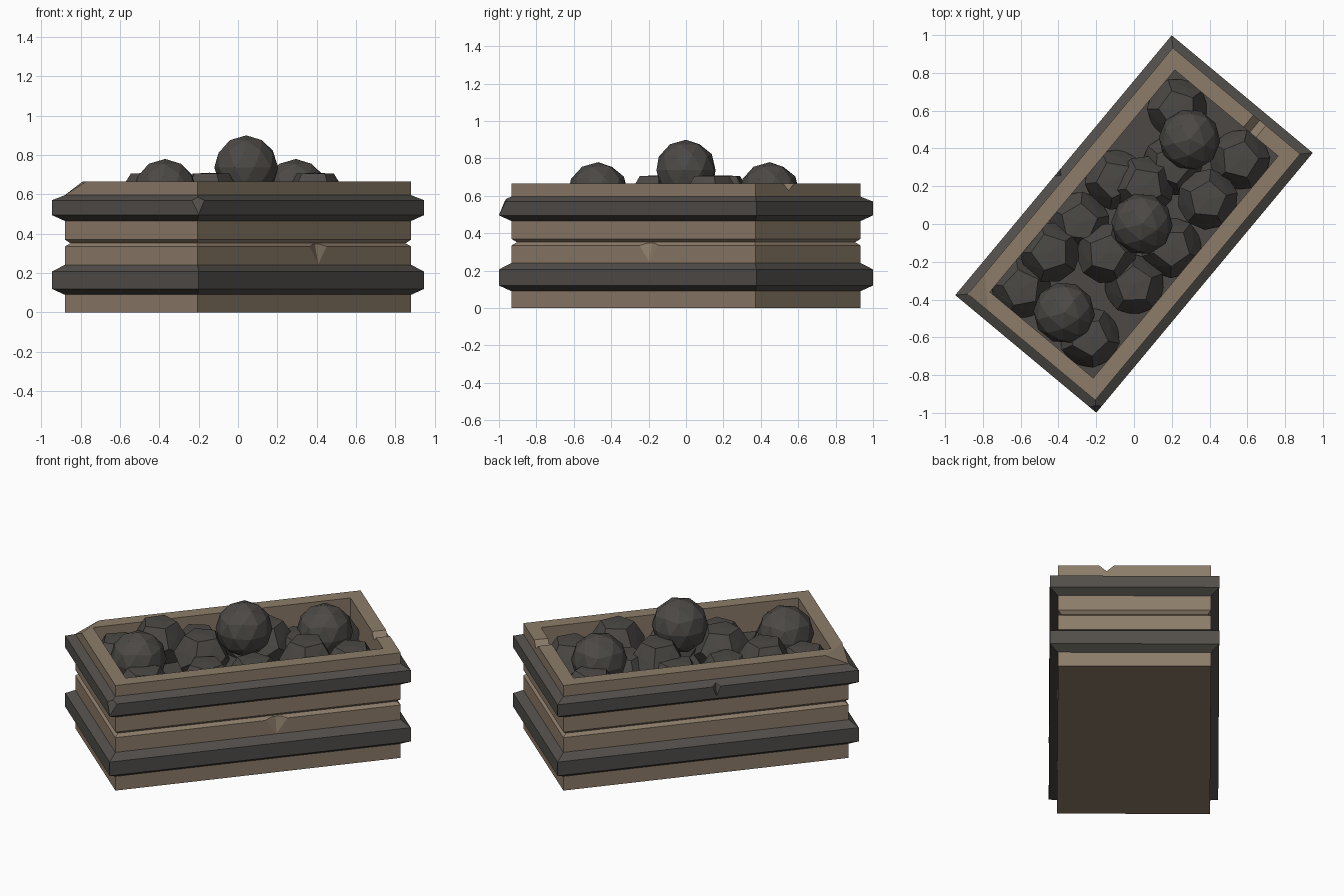
import bpy, bmesh, math
from mathutils import Vector

if "Cube" in bpy.data.objects:
    bpy.data.objects.remove(bpy.data.objects["Cube"])

ANGLE = math.radians(50.2)      # the crate stands turned about z
L, W, H = 0.848, 0.439, 0.665   # wood half length, half width, height
LB, WB = L + 0.047, W + 0.047   # band half sizes


def material(name, rgb):
    m = bpy.data.materials.new(name)
    m.diffuse_color = (*rgb, 1)
    m.use_nodes = True
    m.node_tree.nodes["Principled BSDF"].inputs["Base Color"].default_value = m.diffuse_color
    return m


wood = material("weathered wood", (0.265, 0.203, 0.143))
iron = material("dark iron", (0.083, 0.076, 0.068))
coal = material("coal", (0.072, 0.066, 0.060))


def finish(bm, name, mat, loc=(0, 0, 0), rot=ANGLE):
    bmesh.ops.recalc_face_normals(bm, faces=bm.faces)
    me = bpy.data.meshes.new(name)
    bm.to_mesh(me)
    bm.free()
    me.materials.append(mat)
    ob = bpy.data.objects.new(name, me)
    ob.location = loc
    ob.rotation_euler.z = rot
    bpy.context.collection.objects.link(ob)
    return ob


def rect_sweep(name, profile, mat, closed):
    """Sweep (offset, z) profile round the crate rectangle."""
    bm = bmesh.new()
    rings = [[bm.verts.new((sx * (L + d), sy * (W + d), z))
              for sx, sy in ((-1, -1), (1, -1), (1, 1), (-1, 1))] for d, z in profile]
    pairs = list(zip(rings, rings[1:]))
    if closed:
        pairs.append((rings[-1], rings[0]))
    else:
        bm.faces.new(rings[0])
        bm.faces.new(rings[-1])
    for a, b in pairs:
        for i in range(4):
            j = (i + 1) % 4
            bm.faces.new((a[i], a[j], b[j], b[i]))
    return finish(bm, name, mat)


def hull(name, points, mat, **kw):
    bm = bmesh.new()
    for p in points:
        bm.verts.new(p)
    bmesh.ops.convex_hull(bm, input=bm.verts)
    return finish(bm, name, mat, **kw)


def carve(ob, points):
    """Cut a convex chip out of an object."""
    cutter = hull("chip_cutter", points, ob.data.materials[0])
    cutter.hide_render = True
    mod = ob.modifiers.new("chip", 'BOOLEAN')
    mod.operation = 'DIFFERENCE'
    mod.solver = 'EXACT'
    mod.object = cutter
    bpy.context.view_layer.update()
    dg = bpy.context.evaluated_depsgraph_get()
    me = bpy.data.meshes.new_from_object(ob.evaluated_get(dg))
    ob.modifiers.clear()
    ob.data = me
    bpy.data.objects.remove(cutter)


def corner_chip(sx, sy, l, w, z0, z1, a):
    """Points of a cutter slicing off the upper part of one corner."""
    tri = [Vector((sx * l, sy * w, z0)), Vector((sx * (l - a), sy * w, z1)),
           Vector((sx * l, sy * (w - a), z1))]
    c = sum(tri, Vector()) / 3
    n = (tri[1] - tri[0]).cross(tri[2] - tri[0]).normalized()
    if n.z < 0:
        n = -n
    big = [c + (p - c) * 1.7 for p in tri]
    return big + [p + n * 0.2 for p in big]


# Wooden crate with a groove and an open top
crate = rect_sweep("crate_body", [(0, 0), (0, .335), (-.02, .352), (0, .37), (0, H),
                                  (-.083, H), (-.083, .46)], wood, False)
# Iron bands
lower = rect_sweep("lower_band", [(-.01, .09), (0, .09), (.047, .12), (.047, .207),
                                  (0, .242), (-.01, .242)], iron, True)
upper = rect_sweep("upper_band", [(-.01, .465), (0, .465), (.047, .495), (.047, .57),
                                  (0, .596), (-.01, .596)], iron, True)

# Rim corner chip, rim notch, groove chip
carve(crate, corner_chip(-1, 1, L, W, .596, H, .14))
carve(crate, [(u, -.16 + dv, z) for u in (L - .13, L + .05)
              for dv, z in ((-.06, H + .015), (.06, H + .015), (0, H - .038))])
carve(crate, [(0, -W - .01, .347), (.22, -W - .01, .347),
              (.11, -W - .01, .20), (.11, -W + .022, .347)])
# Band chips
carve(upper, corner_chip(-1, -1, LB, WB, .5, .57, .045))
carve(upper, [(-.11, WB + .01, .63), (.01, WB + .01, .63), (-.05, WB + .01, .48),
              (-.05, WB - .04, .63)])

# Coal bed
bm = bmesh.new()
bmesh.ops.create_cube(bm, size=1)
for v in bm.verts:
    v.co = (v.co.x * 2 * (L - .08), v.co.y * 2 * (W - .08), .47 + v.co.z * .03)
finish(bm, "coal_bed", coal)


def twelve_sided(r):
    """Dodecahedron corners plus slightly raised face centres."""
    bm = bmesh.new()
    bmesh.ops.create_icosphere(bm, subdivisions=1, radius=1)
    pts = [f.calc_center_median().normalized() * r for f in bm.faces]
    pts += [v.co.normalized() * r * .825 for v in bm.verts]
    bm.free()
    return pts


# Coarse coal lumps, buried layer then middle layer
buried = [(.23, .61), (.56, .34), (-.10, .235), (-.29, .01), (.2, -.125), (0, -.32),
          (-.235, -.6), (-.595, -.34), (.2, .31)]
middle = [(-.445, -.15), (-.145, -.155), (.055, .2), (.39, .13)]
for z, spots in ((.50, buried), (.574, middle)):
    for i, (x, y) in enumerate(spots):
        hull("coal_lump", twelve_sided(.165), coal, loc=(x, y, z), rot=i * .7)

# Rounder coal lumps on top
for x, y, z in ((.294, .447, .617), (.042, 0, .737), (-.37, -.47, .617)):
    bm = bmesh.new()
    bmesh.ops.create_icosphere(bm, subdivisions=2, radius=.163)
    finish(bm, "top_coal_lump", coal, loc=(x, y, z))
